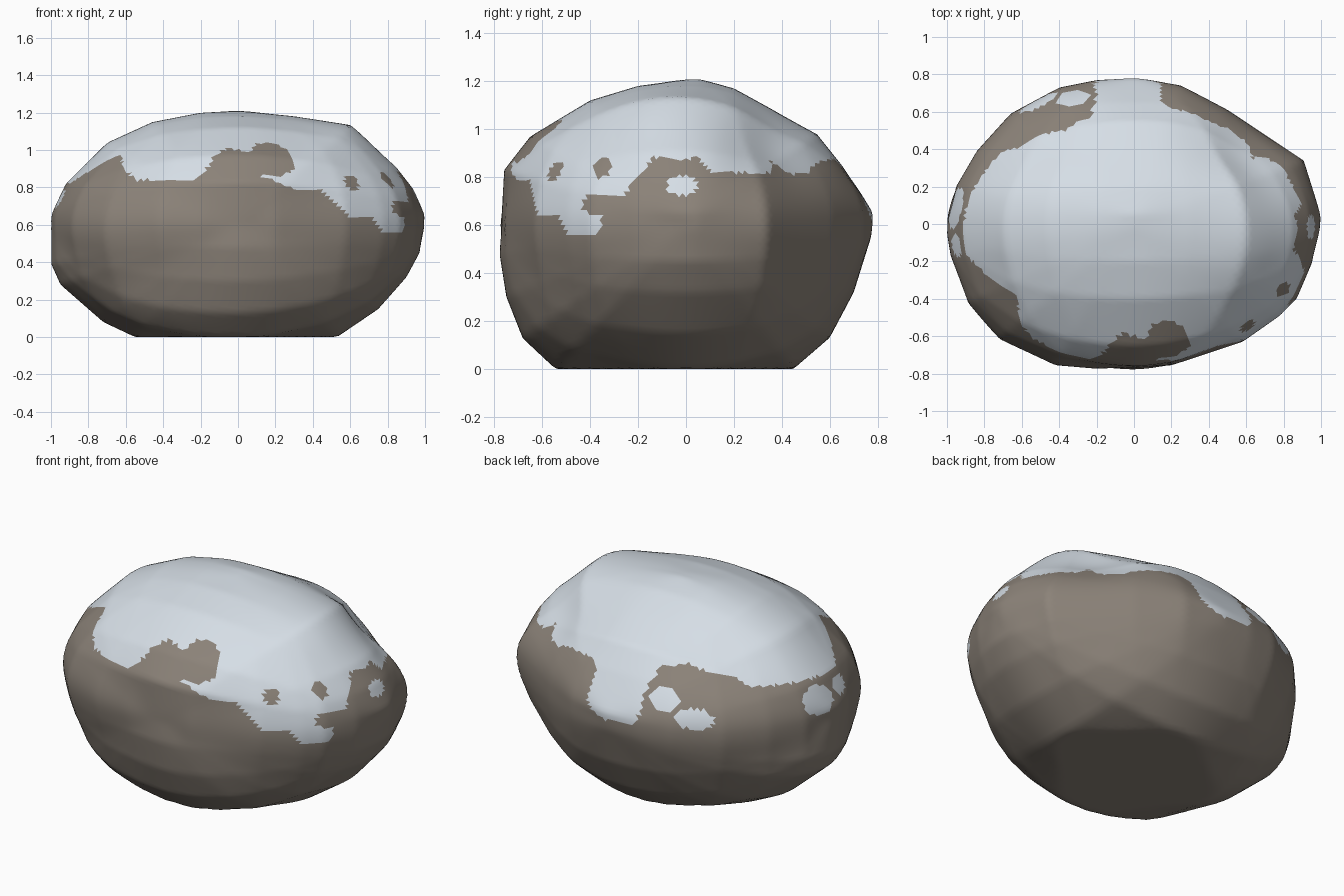
import bpy, math
from mathutils import Vector

cube = bpy.data.objects.get("Cube")
if cube:
    bpy.data.objects.remove(cube)

SIZE = Vector((1, 0.77, 0.6))       # half extents of the base ellipsoid
CENTRE = Vector((0, 0, 0.6))

# Outlines in the three main planes; the undersides run below ground and are cut flat
FRONT = [(0, -.08), (-.55, 0), (-.72, .08), (-.95, .28), (-1, .39), (-1, .65), (-.92, .82),
         (-.7, 1.04), (-.46, 1.15), (-.2, 1.2), (0, 1.21), (.3, 1.18), (.6, 1.13), (.85, .91),
         (.94, .79), (1, .65), (.97, .45), (.9, .32), (.75, .15), (.53, 0)]
SIDE = [(0, -.08), (-.54, 0), (-.68, .13), (-.75, .3), (-.78, .48), (-.76, .83), (-.65, .97),
        (-.4, 1.12), (-.2, 1.18), (.05, 1.21), (.2, 1.17), (.35, 1.09), (.55, .98), (.65, .85),
        (.78, .65), (.77, .55), (.7, .32), (.6, .13), (.45, 0)]
PLAN = [(0, .78), (.25, .74), (.5, .61), (.91, .34), (1, .04), (.95, -.21), (.87, -.4),
        (.78, -.49), (.58, -.63), (.2, -.755), (-.2, -.775), (-.42, -.755), (-.71, -.61),
        (-.88, -.42), (-.98, -.17), (-1, -.05), (-.95, .2), (-.84, .39), (-.66, .59),
        (-.4, .73), (-.2, .77)]

# Hollows and swellings off the main planes: place, amount, spread
BUMPS = [((.65, .38, .95), -.075, .35), ((-.5, .45, 1.02), -.04, .35),
         ((-.75, -.55, .5), .015, .3), ((-.45, -.5, .12), .04, .3),
         ((.6, -.18, 1.1), .02, .25)]

# Lower edge of the snow: compass angle in degrees, height
SNOWLINE = [(0, .87), (3, .885), (7, .82), (27, .817), (29, .87), (36, .81), (45, .82),
            (52, .86), (72, .88), (78, .84), (80, .66), (90, .61), (105, .63), (107, .82),
            (112, .92), (125, .95), (135, .92), (145, .9), (152, .85), (180, .83), (190, .82),
            (200, .9), (211, .98), (228, .84), (253, .84), (256, .88), (258, .97), (264, 1.01),
            (276, .99), (280, .86), (295, .785), (304, .79), (314, .64), (323, .64),
            (328, .555), (337.5, .555), (339, .725), (344, .725), (351, .885), (360, .87)]

# Single patches: compass angle, height, half width, half height, 1 for snow or 0 for rock
SPOTS = [(359, .765, .065, .04, 1), (318, .825, .04, .042, 0), (336.5, .84, .04, .042, 0),
         (336, .685, .055, .045, 0), (286, .95, .12, .09, 0), (116, .78, .08, .055, 1),
         (128, .7, .11, .055, 1), (175, .72, .11, .08, 1), (187, .74, .06, .05, 1)]


def lerp_table(table, x):
    for (x0, y0), (x1, y1) in zip(table, table[1:]):
        if x0 <= x <= x1:
            return y0 + (y1 - y0) * (x - x0) / (x1 - x0)


def polar(points, axes):
    """Outline as (angle, radius) in the space where the ellipsoid is a unit sphere."""
    out = []
    for p in points:
        u, v = [(c - CENTRE[a]) / SIZE[a] for c, a in zip(p, axes)]
        out.append((math.atan2(v, u), math.hypot(u, v)))
    out.sort()
    turn = 2 * math.pi
    return [(out[-1][0] - turn, out[-1][1])] + out + [(out[0][0] + turn, out[0][1])]


def reach(table, angle):
    """Radius of a polar outline, straight between its points."""
    for (a0, r0), (a1, r1) in zip(table, table[1:]):
        if a0 <= angle <= a1:
            return math.sin(a1 - a0) / (math.sin(a1 - angle) / r0 + math.sin(angle - a0) / r1)


def unit_direction(place):
    local = Vector(place) - CENTRE
    return Vector(local[i] / SIZE[i] for i in range(3)).normalized()


RINGS = [(axes, 3 - sum(axes), polar(pts, axes))
         for pts, axes in ((FRONT, (0, 2)), (SIDE, (1, 2)), (PLAN, (0, 1)))]
LUMPS = [(unit_direction(place), amount, spread) for place, amount, spread in BUMPS]


def shape(d):
    """Blend the three outlines for direction d, add the lumps and cut the foot flat."""
    total = weight = 0
    for (a, b), normal, table in RINGS:
        w = 1 / (d[normal] ** 2 + .004)
        total += w * reach(table, math.atan2(d[b], d[a]))
        weight += w
    r = total / weight
    for centre, amount, spread in LUMPS:
        r += amount * math.exp(-(d.angle(centre) / spread) ** 2)
    p = CENTRE + Vector(d[i] * SIZE[i] * r for i in range(3))
    p.z = max(p.z, 0)
    return p


def is_snow(c):
    angle = math.degrees(math.atan2(c.y, c.x)) % 360
    around = math.hypot(c.x, c.y)
    for a, z, wide, high, value in SPOTS:
        gap = math.radians((angle - a + 180) % 360 - 180) * around
        if math.hypot(gap / wide, (c.z - z) / high) < 1:
            return value
    return int(c.z > lerp_table(SNOWLINE, angle))


def material(name, color):
    m = bpy.data.materials.new(name)
    m.use_nodes = True
    m.diffuse_color = color
    bsdf = m.node_tree.nodes["Principled BSDF"]
    bsdf.inputs["Base Color"].default_value = color
    bsdf.inputs["Roughness"].default_value = .9
    return m


# Boulder body
bpy.ops.mesh.primitive_ico_sphere_add(subdivisions=6, radius=1)
boulder = bpy.context.object
boulder.name = "snowy_boulder"
mesh = boulder.data
for v in mesh.vertices:
    v.co = shape(v.co.normalized())

# Rock with a snow cap
mesh.materials.append(material("rock_brown", (.26, .225, .19, 1)))
mesh.materials.append(material("snow_white", (.67, .73, .79, 1)))
for f in mesh.polygons:
    f.material_index = is_snow(f.center)
bpy.ops.object.shade_smooth()
